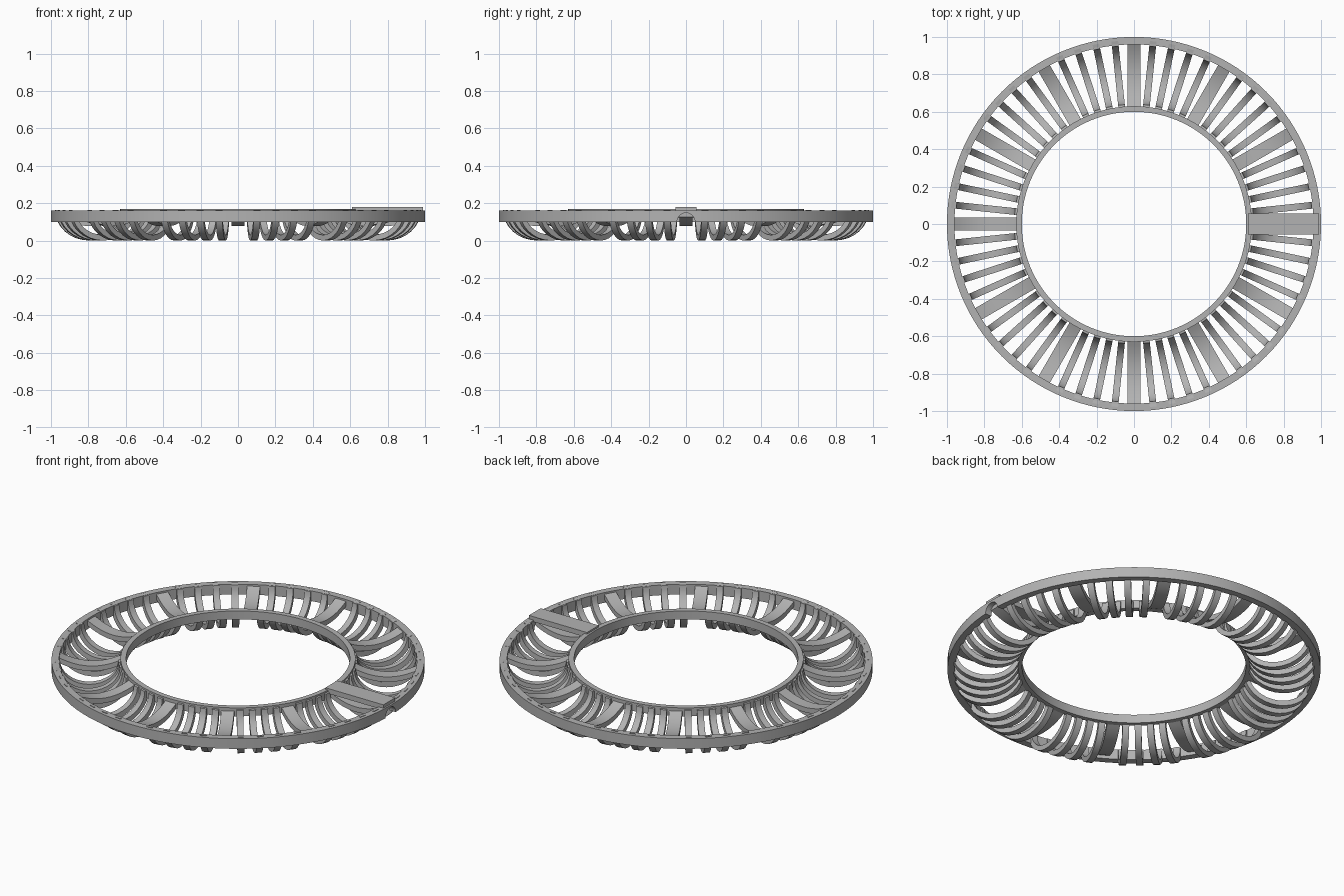
import bpy, bmesh
from math import cos, sin, pi, radians
from mathutils import Matrix, Vector

cube = bpy.data.objects.get("Cube")
if cube:
    bpy.data.objects.remove(cube, do_unlink=True)

grey = bpy.data.materials.new("plain grey")
grey.use_nodes = True
grey.diffuse_color = (0.45, 0.45, 0.45, 1)
grey.node_tree.nodes["Principled BSDF"].inputs["Base Color"].default_value = grey.diffuse_color


def add_object(name, bm, smooth=True):
    bmesh.ops.recalc_face_normals(bm, faces=bm.faces)
    mesh = bpy.data.meshes.new(name)
    bm.to_mesh(mesh)
    bm.free()
    mesh.materials.append(grey)
    obj = bpy.data.objects.new(name, mesh)
    bpy.context.collection.objects.link(obj)
    if smooth:
        bpy.ops.object.select_all(action="DESELECT")
        obj.select_set(True)
        bpy.context.view_layer.objects.active = obj
        bpy.ops.object.shade_smooth_by_angle(angle=radians(30))
    return obj


def ring(name, r_in, r_out, z_low, z_high, steps=128):
    bm = bmesh.new()
    corners = [(r_in, z_low), (r_out, z_low), (r_out, z_high), (r_in, z_high)]
    loops = []
    for i in range(steps):
        a = 2 * pi * i / steps
        loops.append([bm.verts.new((r * cos(a), r * sin(a), z)) for r, z in corners])
    for i in range(steps):
        a, b = loops[i], loops[(i + 1) % steps]
        for k in range(4):
            m = (k + 1) % 4
            bm.faces.new((a[k], a[m], b[m], b[k]))
    return add_object(name, bm)


def add_rib(bm, lower, upper, width, angle):
    """Sweep a curved strip, given by its lower and upper edge, across its width."""
    turn = Matrix.Rotation(angle, 3, "Z")
    rows = []
    for low, high in zip(lower, upper):
        pts = [(low, -1), (low, 1), (high, 1), (high, -1)]
        rows.append([bm.verts.new(turn @ Vector((p[0], s * width / 2, p[1]))) for p, s in pts])
    for a, b in zip(rows, rows[1:]):
        for k in range(4):
            m = (k + 1) % 4
            bm.faces.new((a[k], a[m], b[m], b[k]))
    bm.faces.new(rows[0])
    bm.faces.new(rows[-1])


def half_ellipse(rx, rz, top, steps=16):
    arc = [pi + pi * i / steps for i in range(steps + 1)]
    return [(0.797 + rx * cos(a), top + rz * sin(a)) for a in arc]


def shallow_sag(bottom, end, steps=12):
    spread = [2 * i / steps - 1 for i in range(steps + 1)]
    return [(0.795 + 0.175 * t, bottom + (end - bottom) * t * t) for t in spread]


# Rings
outer_ring = ring("outer_ring", 0.96, 1.0, 0.10, 0.16)
ring("inner_ring", 0.60, 0.63, 0.12, 0.17)

# Sixty ribs: every fifth one is wide and shallow, the rest are deep hoops
deep, shallow = bmesh.new(), bmesh.new()
for i in range(60):
    angle = 2 * pi * i / 60
    if i % 5:
        add_rib(deep, half_ellipse(0.185, 0.163, 0.163), half_ellipse(0.157, 0.128, 0.158), 0.036, angle)
    else:
        add_rib(shallow, shallow_sag(0.078, 0.125), shallow_sag(0.108, 0.155), 0.07, angle)
add_object("narrow_ribs", deep)
add_object("wide_ribs", shallow)

# Arched notch through the outer ring
bm = bmesh.new()
bmesh.ops.create_cone(bm, cap_ends=True, segments=32, radius1=0.048, radius2=0.048, depth=0.2,
                      matrix=Matrix.Translation((1, 0, 0.1)) @ Matrix.Rotation(pi / 2, 4, "Y"))
cutter = add_object("notch_cutter", bm, False)
cutter.hide_render = True
cutter.hide_set(True)
cut = outer_ring.modifiers.new("notch", "BOOLEAN")
cut.operation = "DIFFERENCE"
cut.object = cutter

# Bridge plate above the notch
bm = bmesh.new()
bmesh.ops.create_cube(bm, size=1, matrix=Matrix.Translation((0.8, 0, 0.165)) @ Matrix.Diagonal((0.38, 0.11, 0.03, 1)))
add_object("bridge_plate", bm, False)
